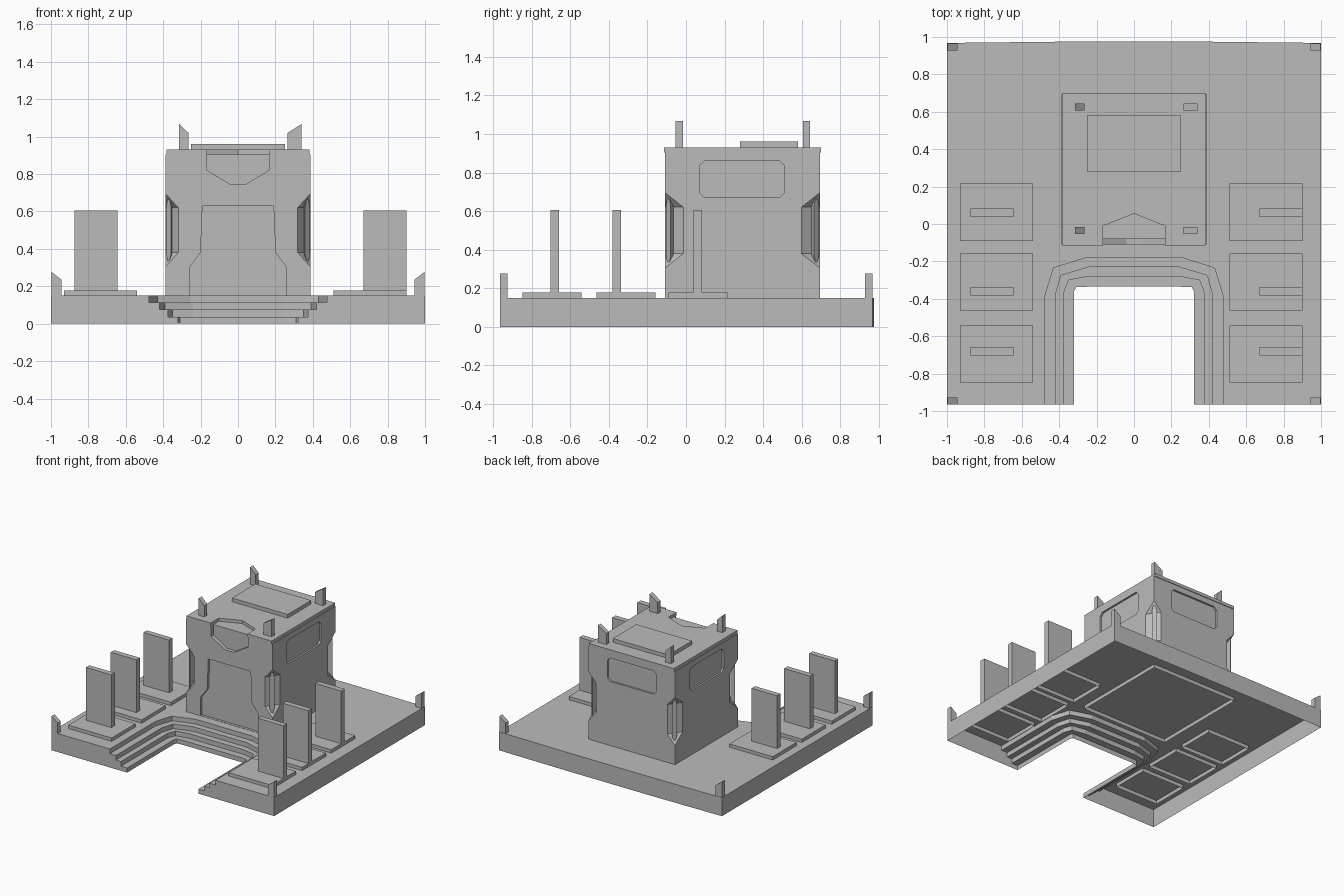
import bpy, bmesh

if "Cube" in bpy.data.objects:
    bpy.data.objects.remove(bpy.data.objects["Cube"])

stone = bpy.data.materials.new("plain_grey")
stone.use_nodes = True
GREY = (0.5, 0.5, 0.5, 1)
stone.diffuse_color = GREY
stone.node_tree.nodes["Principled BSDF"].inputs["Base Color"].default_value = GREY


def finish(name, bm):
    bmesh.ops.recalc_face_normals(bm, faces=bm.faces)
    mesh = bpy.data.meshes.new(name)
    bm.to_mesh(mesh)
    bm.free()
    mesh.materials.append(stone)
    obj = bpy.data.objects.new(name, mesh)
    bpy.context.collection.objects.link(obj)
    return obj


def open_bottom(bm):
    low = min(v.co.z for v in bm.verts) + 0.001
    floor = [f for f in bm.faces if all(v.co.z < low for v in f.verts)]
    bmesh.ops.delete(bm, geom=floor, context='FACES')


def prism(name, pts, axis, lo, hi, hollow=False):
    """Extrude a 2D outline along an axis."""
    bm = bmesh.new()
    place = {'x': lambda p: (lo, p[0], p[1]), 'y': lambda p: (p[0], lo, p[1]),
             'z': lambda p: (p[0], p[1], lo)}[axis]
    face = bm.faces.new([bm.verts.new(place(p)) for p in pts])
    new = bmesh.ops.extrude_face_region(bm, geom=[face])["geom"]
    shift = [hi - lo if a == axis else 0 for a in "xyz"]
    bmesh.ops.translate(bm, vec=shift, verts=[v for v in new if isinstance(v, bmesh.types.BMVert)])
    if hollow:
        open_bottom(bm)
    return finish(name, bm)


def rect(x0, x1, y0, y1):
    return [(x0, y0), (x1, y0), (x1, y1), (x0, y1)]


def cut_rect(x0, x1, y0, y1, c=0.025):
    return [(x0 + c, y0), (x1 - c, y0), (x1, y0 + c), (x1, y1 - c),
            (x1 - c, y1), (x0 + c, y1), (x0, y1 - c), (x0, y0 + c)]


def mirrored(half):
    return half + [(-x, y) for x, y in reversed(half)]


def hull(name, pts):
    bm = bmesh.new()
    for p in pts:
        bm.verts.new(p)
    bmesh.ops.convex_hull(bm, input=bm.verts)
    return finish(name, bm)


# Hollow platform with a stepped notch at the front
FRONT, BACK, TOP = -0.965, 0.968, 0.15
outlines = [mirrored([(-x, FRONT), (-x, a), (-b, c), (-d, e)]) for x, a, b, c, d, e in (
    (0.475, -0.38, 0.43, -0.235, 0.255, -0.18),
    (0.42, -0.378, 0.39, -0.275, 0.24, -0.23),
    (0.375, -0.365, 0.35, -0.30, 0.24, -0.28),
    (0.32, -0.36, 0.31, -0.338, 0.24, -0.335))]
levels = [TOP, 0.112, 0.075, 0.037, 0]
bm = bmesh.new()
rows = []
for i, line in enumerate(outlines):
    for z in levels[i:i + 2]:
        rows.append([bm.verts.new((x, y, z)) for x, y in line])
for a, b in zip(rows, rows[1:]):
    for i in range(len(a) - 1):
        bm.faces.new((a[i], a[i + 1], b[i + 1], b[i]))
rim = mirrored([(1, FRONT), (1, BACK), (0.37, 0.975)])
upper = [bm.verts.new((x, y, TOP)) for x, y in rim]
lower = [bm.verts.new((x, y, 0)) for x, y in rim]
for i in range(len(rim) - 1):
    bm.faces.new((upper[i], upper[i + 1], lower[i + 1], lower[i]))
bm.faces.new(upper + rows[0])
bm.faces.new([r[-1] for r in rows] + [lower[0], upper[0]])
bm.faces.new([r[0] for r in rows] + [lower[-1], upper[-1]])
finish("stepped_platform", bm)

# Building body, carved by recesses
W, Y0, Y1, EAVE = 0.388, -0.11, 0.695, 0.905
body = prism("building_body", rect(-W, W, Y0, Y1), 'z', 0.12, EAVE)
door = mirrored([(0.26, 0.152), (0.26, 0.30), (0.20, 0.38), (0.19, 0.63)])
shield = mirrored([(0.165, 0.95), (0.165, 0.82), (0.04, 0.745)])
side_window = cut_rect(0.07, 0.51, 0.67, 0.86)
back_window = cut_rect(-0.22, 0.22, 0.67, 0.86)
cutters = [prism("door_cutter", door, 'y', Y0 - 0.1, Y0 + 0.02),
           prism("shield_cutter", shield, 'y', Y0 - 0.1, Y0 + 0.03),
           prism("back_window_cutter", back_window, 'y', Y1 - 0.015, Y1 + 0.1)]
for s in (-1, 1):
    cutters.append(prism("side_window_cutter", side_window, 'x', s * (W - 0.015), s * (W + 0.1)))
    for y, d in ((Y0, 1), (Y1, -1)):
        # Tapered corner notch, with a slim post standing in it
        ends = [(s * (W + 0.002), y - d * 0.002, z) for z in (0.30, 0.70)]
        wings = [p for z in (0.38, 0.62) for p in
                 ((s * (W - 0.07), y - d * 0.002, z), (s * (W + 0.002), y + d * 0.10, z))]
        cutters.append(hull("corner_cutter", ends + wings))
        post = [(s * (W - 0.03), y + d * 0.005), (s * (W - 0.005), y + d * 0.03),
                (s * (W - 0.035), y + d * 0.045)]
        spine = [(s * (W - 0.015), y + d * 0.02, z) for z in (0.31, 0.69)]
        hull("corner_post", spine + [(px, py, z) for px, py in post for z in (0.37, 0.63)])
for c in cutters:
    c.hide_render = True
    mod = body.modifiers.new("carve", 'BOOLEAN')
    mod.operation, mod.object, mod.solver = 'DIFFERENCE', c, 'EXACT'
bpy.context.view_layer.update()
carved = bpy.data.meshes.new_from_object(body.evaluated_get(bpy.context.evaluated_depsgraph_get()))
body.modifiers.clear()
body.data = carved
for c in cutters:
    bpy.data.objects.remove(c)
bm = bmesh.new()
bm.from_mesh(carved)
open_bottom(bm)
bm.to_mesh(carved)
bm.free()

# Roof with a pointed notch, raised panel
RX, RIDGE = 0.382, 0.93
roof = [(0, 0.055), (0.165, -0.01), (0.165, -0.115), (RX, -0.115), (RX, 0.70),
        (-RX, 0.70), (-RX, -0.115), (-0.165, -0.115), (-0.165, -0.01)]
prism("roof_slab", roof, 'z', EAVE, RIDGE)
prism("roof_panel", rect(-0.25, 0.25, 0.28, 0.58), 'z', RIDGE, 0.96)


# Slant-topped fins on the roof and the platform corners
def fin(name, s, inner, outer, y, z, high, low):
    pts = [(s * inner, z), (s * outer, z), (s * outer, high), (s * inner, low)]
    prism(name, pts, 'y', y - 0.019, y + 0.019)


for s in (-1, 1):
    for y in (-0.035, 0.625):
        fin("roof_fin", s, 0.265, 0.315 if s < 0 else 0.34, y, RIDGE, 1.068, 1.02)
    for y in (FRONT + 0.019, BACK - 0.021):
        fin("corner_fin", s, 0.943, 0.998, y, TOP, 0.277, 0.235)

# Plinths with upright slabs in two rows
for side, px, sx in (("right", (-0.93, -0.54), (-0.875, -0.645)),
                     ("left", (0.51, 0.90), (0.67, 0.90))):
    for y, slab_y in ((0.063, 0.06), (-0.31, -0.36), (-0.695, -0.68)):
        prism(side + "_plinth", rect(*px, y - 0.153, y + 0.153), 'z', 0.12, 0.177, True)
        prism(side + "_slab", rect(*sx, slab_y - 0.022, slab_y + 0.022), 'z', 0.177, 0.605)
